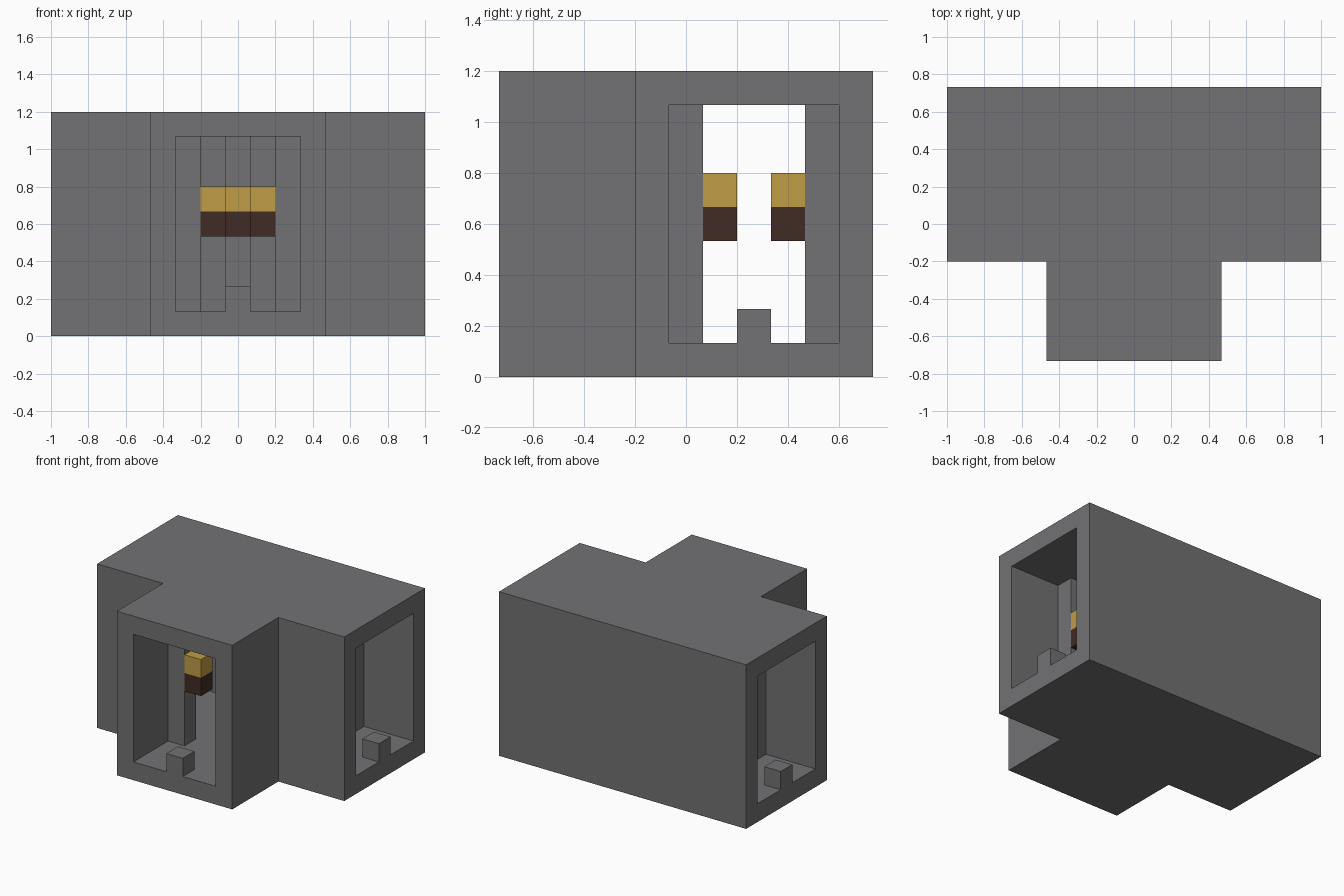
import bpy
import bmesh
from mathutils import Vector

cube = bpy.data.objects.get("Cube")
if cube:
    bpy.data.objects.remove(cube, do_unlink=True)

U = 2 / 15  # one block


def material(name, rgb):
    mat = bpy.data.materials.new(name)
    mat.use_nodes = True
    mat.diffuse_color = (*rgb, 1)
    mat.node_tree.nodes["Principled BSDF"].inputs["Base Color"].default_value = (*rgb, 1)
    return mat


STONE = material("grey stone", (0.17, 0.165, 0.172))
GOLD = material("gold flame", (0.53, 0.335, 0.06))
WOOD = material("dark brown wood", (0.052, 0.025, 0.017))


def finish(name, bm, mat):
    bmesh.ops.recalc_face_normals(bm, faces=bm.faces)
    mesh = bpy.data.meshes.new(name)
    bm.to_mesh(mesh)
    bm.free()
    mesh.materials.append(mat)
    obj = bpy.data.objects.new(name, mesh)
    bpy.context.collection.objects.link(obj)
    return obj


def block(name, x, y, z, mat, height=1):
    """Upright block one unit wide; x, y is its centre and z its base, in units."""
    bm = bmesh.new()
    bmesh.ops.create_cube(bm, size=U)
    for v in bm.verts:
        v.co.z *= height
        v.co += Vector((x, y, z + height / 2)) * U
    return finish(name, bm, mat)


def tee(name, arm, stem, front, step, back, z0, z1):
    """T-shaped plan raised from z0 to z1, in units."""
    plan = [(-stem, front), (stem, front), (stem, step), (arm, step),
            (arm, back), (-arm, back), (-arm, step), (-stem, step)]
    bm = bmesh.new()
    face = bm.faces.new([bm.verts.new((x * U, y * U, z0 * U)) for x, y in plan])
    raised = bmesh.ops.extrude_face_region(bm, geom=[face])["geom"]
    verts = [g for g in raised if isinstance(g, bmesh.types.BMVert)]
    bmesh.ops.translate(bm, verts=verts, vec=(0, 0, (z1 - z0) * U))
    return finish(name, bm, STONE)


# Tunnel shell: T-shaped solid with a T-shaped passage open at three ends
shell = tee("tunnel_shell", 7.5, 3.5, -5.5, -1.5, 5.5, 0, 9)
passage = tee("passage_cutter", 9, 2.5, -7, -0.5, 4.5, 1, 8)
passage.hide_render = True
cut = shell.modifiers.new("passage", "BOOLEAN")
cut.operation = "DIFFERENCE"
cut.solver = "EXACT"
cut.object = passage
bpy.context.view_layer.objects.active = shell
bpy.ops.object.modifier_apply(modifier=cut.name)
bpy.data.objects.remove(passage, do_unlink=True)

# Wall pillars, each with a torch on the side (dx, dy) facing the passage
pillars = [("back", 0, 4, 0, -1)]
for side, s in (("left", 1), ("right", -1)):
    pillars += [(side + "_stem", s * 2, -2, -s, 0),
                (side + "_arm_back", s * 4, 4, 0, -1),
                (side + "_arm_front", s * 4, 0, 0, 1)]
    # Doorstep in the mouth of each arm
    block(side + "_doorstep", s * 7, 2, 1, STONE)
block("front_doorstep", 0, -5, 1, STONE)

for name, x, y, dx, dy in pillars:
    block(name + "_pillar", x, y, 1, STONE, height=7)
    block(name + "_torch_handle", x + dx, y + dy, 4, WOOD)
    block(name + "_torch_flame", x + dx, y + dy, 5, GOLD)
